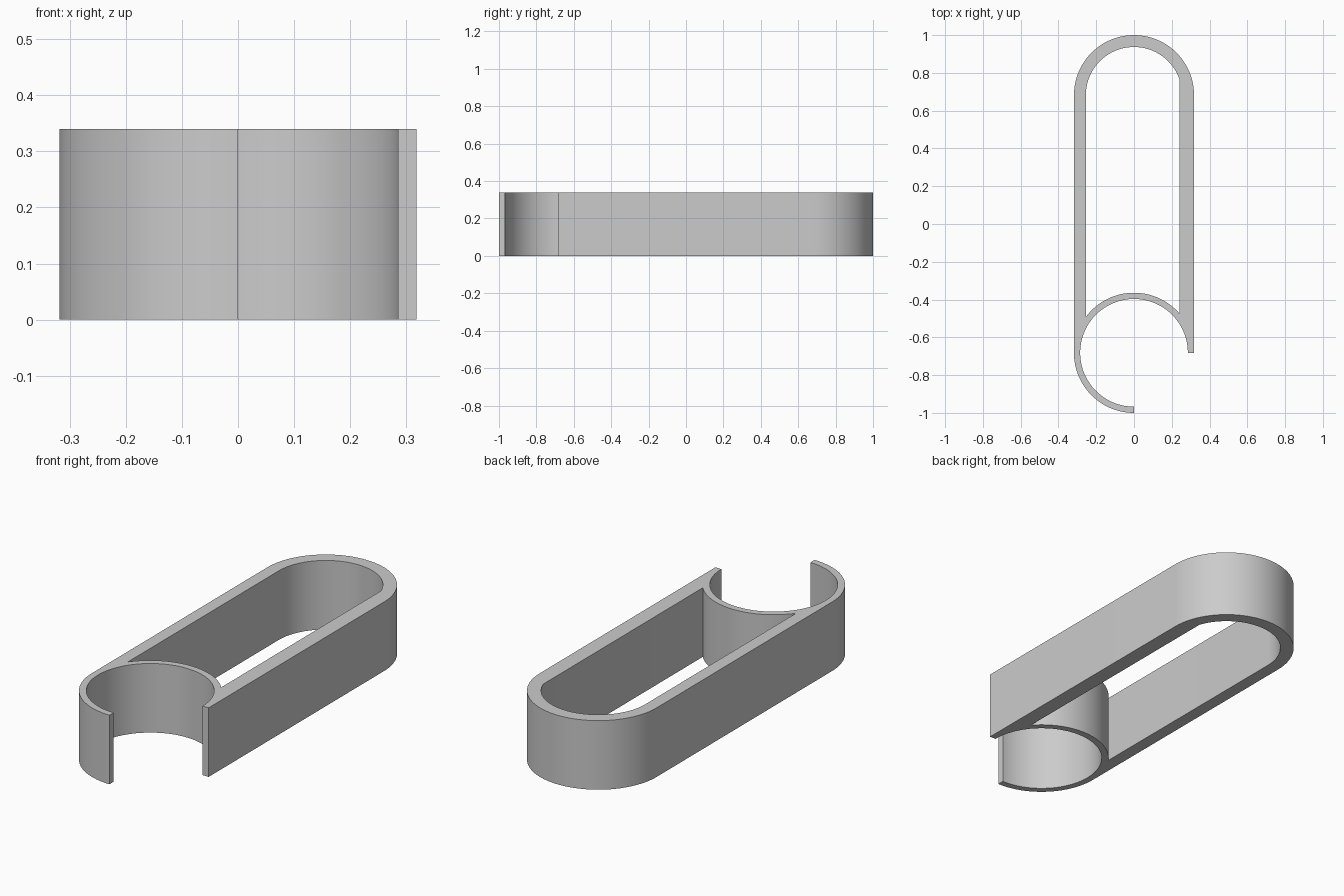
import bpy, bmesh
from math import cos, sin, pi, acos, sqrt

cube = bpy.data.objects.get("Cube")
if cube:
    bpy.data.objects.remove(cube, do_unlink=True)

HEIGHT = 0.34
END = 0.682          # distance of both arc centres from the middle
OUTER = 0.318        # outside radius of both ends
RING = 0.285         # inside radius of the open ring
BEND = 0.255         # inside radius of the rounded back
WALL_R = 0.24        # inner face of the thicker +x arm


def arc(cy, radius, start, end, steps=48):
    """Points on an arc centred on the y axis."""
    angles = [start + (end - start) * i / steps for i in range(steps + 1)]
    return [(radius * cos(a), cy + radius * sin(a)) for a in angles]


# Outside outline: arms, rounded back and the open ring at the front
outline = arc(END, OUTER, 0, pi)
outline += arc(-END, OUTER, pi, 1.5 * pi, 32)
outline += arc(-END, RING, 1.5 * pi, 0, 96)
outline.append((OUTER, -END))

# Long opening between the arms, closed by the back of the ring
opening = arc(END, BEND, acos(WALL_R / BEND), pi)
opening += arc(-END, OUTER, acos(-BEND / OUTER), acos(WALL_R / OUTER), 40)

# Fill the flat section and extrude it upwards
bm = bmesh.new()
edges = []
for loop in (outline, opening):
    verts = [bm.verts.new((x, y, 0)) for x, y in loop]
    edges += [bm.edges.new((a, b)) for a, b in zip(verts, verts[1:] + verts[:1])]
bmesh.ops.triangle_fill(bm, use_beauty=True, edges=edges, normal=(0, 0, 1))
result = bmesh.ops.extrude_face_region(bm, geom=bm.faces[:], use_keep_orig=True)
top = [v for v in result["geom"] if isinstance(v, bmesh.types.BMVert)]
bmesh.ops.translate(bm, verts=top, vec=(0, 0, HEIGHT))
bmesh.ops.recalc_face_normals(bm, faces=bm.faces[:])

mesh = bpy.data.meshes.new("clip_body")
bm.to_mesh(mesh)
bm.free()
clip = bpy.data.objects.new("clip_body", mesh)
bpy.context.collection.objects.link(clip)

# Plain grey material
grey = bpy.data.materials.new("light_grey")
grey.use_nodes = True
colour = (0.6, 0.6, 0.6, 1)
grey.diffuse_color = colour
grey.node_tree.nodes["Principled BSDF"].inputs["Base Color"].default_value = colour
mesh.materials.append(grey)

# Smooth curved walls, crisp rims
bpy.ops.object.select_all(action="DESELECT")
clip.select_set(True)
bpy.context.view_layer.objects.active = clip
bpy.ops.object.shade_smooth_by_angle(angle=pi / 6)
